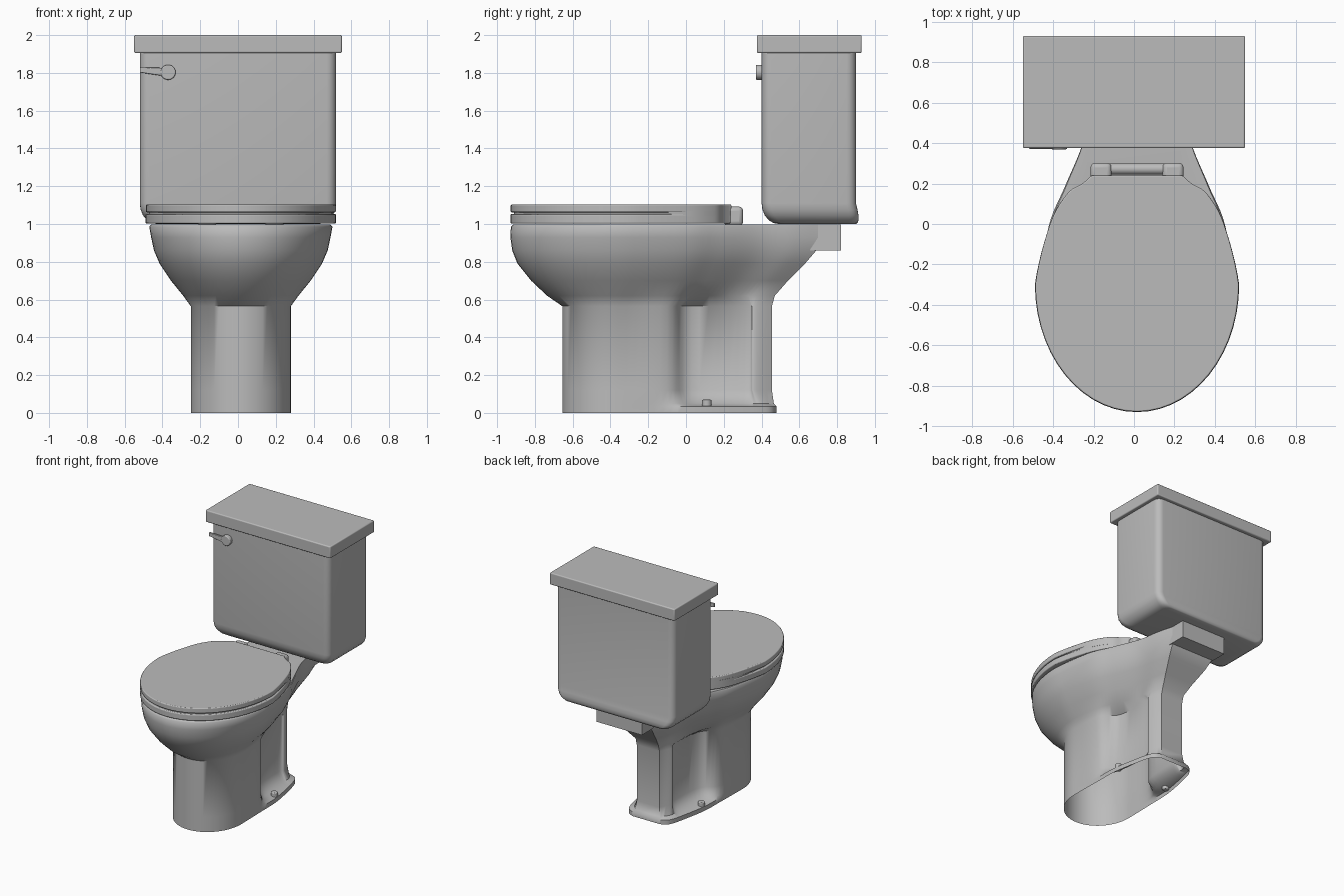
import bpy, bmesh, math
from mathutils import Vector

cube = bpy.data.objects.get("Cube")
if cube:
    bpy.data.objects.remove(cube, do_unlink=True)

CX = 0.015  # centre line of bowl and seat
GREY = (0.5, 0.5, 0.5, 1)

china = bpy.data.materials.new("grey_china")
china.use_nodes = True
china.diffuse_color = GREY
china.node_tree.nodes["Principled BSDF"].inputs["Base Color"].default_value = GREY


def finish(name, bm, bevel=0, angle=40):
    """Turn a bmesh into a smooth shaded object with optional rounded edges."""
    bmesh.ops.recalc_face_normals(bm, faces=bm.faces)
    mesh = bpy.data.meshes.new(name)
    bm.to_mesh(mesh)
    bm.free()
    mesh.materials.append(china)
    obj = bpy.data.objects.new(name, mesh)
    bpy.context.collection.objects.link(obj)
    bpy.ops.object.select_all(action='DESELECT')
    obj.select_set(True)
    bpy.context.view_layer.objects.active = obj
    bpy.ops.object.shade_smooth_by_angle(angle=math.radians(angle))
    if bevel:
        mod = obj.modifiers.new("rounded_edges", 'BEVEL')
        mod.width = bevel
        mod.segments = 3
        mod.limit_method = 'ANGLE'
        mod.angle_limit = math.radians(angle)


def loft(name, rings, cap_start=True, **options):
    """Skin a stack of closed rings that share a point count."""
    bm = bmesh.new()
    rows = [[bm.verts.new(point) for point in ring] for ring in rings]
    count = len(rows[0])
    for low, high in zip(rows, rows[1:]):
        for i in range(count):
            j = (i + 1) % count
            bm.faces.new((low[i], low[j], high[j], high[i]))
    if cap_start:
        bm.faces.new(rows[0])
    bm.faces.new(rows[-1])
    finish(name, bm, **options)


def catmull(a, b, c, d, t):
    return b + ((c - a) * t + (2 * a - 5 * b + 4 * c - d) * t ** 2
                + (3 * b - a - 3 * c + d) * t ** 3) / 2


def egg(z, front, mid, width, keys):
    """Symmetric outline: half ellipse in front, smooth curve through keys (y, half width) behind."""
    half = []
    for i in range(14):
        a = math.pi / 2 * i / 14
        half.append(Vector((width * math.sin(a), mid - (mid - front) * math.cos(a))))
    pts = [Vector((width, mid))] + [Vector((w, y)) for y, w in keys]
    pts = [Vector((width, 2 * mid - keys[0][0]))] + pts + [pts[-1]]
    for i in range(1, len(pts) - 2):
        half += [catmull(*pts[i - 1:i + 3], t / 6) for t in range(6)]
    half.append(pts[-1])
    full = half + [Vector((-p.x, p.y)) for p in reversed(half[1:])]
    return [(CX + p.x, p.y, z) for p in full]


def round_rect(z, half_x, y0, y1, r):
    """Rectangle with rounded corners at height z."""
    ring = []
    right, back, front = half_x - r, y1 - r, y0 + r
    for k, (x, y) in enumerate(((right, back), (-right, back), (-right, front), (right, front))):
        for s in range(6):
            a = math.pi / 2 * (k + s / 5)
            ring.append((x + r * math.cos(a), y + r * math.sin(a), z))
    return ring


def box(name, x, half_x, y0, y1, z0, z1, **options):
    ring = ((x - half_x, y0), (x + half_x, y0), (x + half_x, y1), (x - half_x, y1))
    loft(name, [[(px, py, z) for px, py in ring] for z in (z0, z1)], **options)


def cylinder(name, centre, axis, radius, length, **options):
    bm = bmesh.new()
    matrix = Vector((0, 0, 1)).rotation_difference(Vector(axis)).to_matrix().to_4x4()
    matrix.translation = centre
    bmesh.ops.create_cone(bm, cap_ends=True, segments=24, radius1=radius, radius2=radius,
                          depth=length, matrix=matrix)
    finish(name, bm, **options)


# Pedestal: a wide foot blending into a column with a pinched waist, open underneath
foot = ((-.08, .26), (.1, .255), (.3, .22), (.44, .18), (.48, .12))
waist = ((-.1, .25), (.03, .14), (.31, .12), (.36, .145), (.455, .1))


def pedestal_ring(z, blend):
    keys = [Vector(f).lerp(Vector(w), blend) for f, w in zip(foot, waist)]
    return egg(z, -.655, -.36, .265, keys)


# Bowl: the side curves from full width to the narrow back by fixed fractions
def bowl_ring(z, front, width, back, back_width):
    mid = -.33
    fractions = ((.31, .83), (.5, .55), (.7, .25), (.88, .12), (1, 0))
    keys = [(mid + (back - mid) * along, back_width + (width - back_width) * part)
            for along, part in fractions]
    return egg(z, front, mid, width, keys)


body = [pedestal_ring(z, blend) for z, blend in ((0, 0), (.035, 0), (.05, .6), (.12, 1), (.565, 1))]
body += [bowl_ring(*row) for row in (
    (.62, -.735, .305, .47, .1),
    (.7, -.82, .37, .54, .13),
    (.79, -.892, .43, .63, .17),
    (.86, -.92, .46, .69, .19),
    (.93, -.93, .475, .7, .2),
    (.985, -.927, .485, .7, .2),
    (.997, -.915, .475, .7, .2))]
loft("pedestal_and_bowl", body, cap_start=False, angle=50)
box("tank_shelf", CX, .2, .6, .82, .86, .997)

# Seat and lid share one outline
rim = ((0, .43), (.15, .345), (.2, .27), (.24, .225))


def rim_slab(name, bottom, top, inset, bevel):
    loft(name, [egg(z, inset - .93, -.3, .505 - inset, rim) for z in (bottom, top)], bevel=bevel)


rim_slab("seat", 1.003, 1.052, 0, .012)
rim_slab("seat_spacer", 1.04, 1.07, .02, 0)
rim_slab("lid", 1.062, 1.103, .002, .016)

# Paired hinge blocks and foot bolt caps
for side, label in ((1, "left"), (-1, "right")):
    box(label + "_hinge_block", CX + side * .178, .052, .2, .302, .99, 1.092, bevel=.022)
    cylinder(label + "_bolt_cap", (CX + side * .228, .11, .045), (0, 0, 1), .025, .05, bevel=.006)
cylinder("hinge_bar", (CX, .272, 1.05), (1, 0, 0), .028, .27)

# Tank with a rounded underside, and its cover
tank = []
for step in range(6):
    a = math.pi / 2 * step / 5
    inset = .09 * (1 - math.sin(a))
    tank.append(round_rect(1 + .11 * (1 - math.cos(a)), .52 - inset, .4 + inset,
                           .9 + .014 * math.sin(2 * a), .05))
tank.append(round_rect(1.92, .52, .4, .9, .05))
loft("tank", tank, angle=50)
box("tank_cover", 0, .55, .375, .93, 1.905, 2, bevel=.008)

# Flush handle
cylinder("handle_hub", (-.37, .387, 1.803), (0, 1, 0), .04, .035, bevel=.006)
lever = ((-.52, 1.802), (-.37, 1.78), (-.37, 1.826), (-.52, 1.83))
loft("handle_lever", [[(x, y, z) for x, z in lever] for y in (.372, .388)], bevel=.004)
